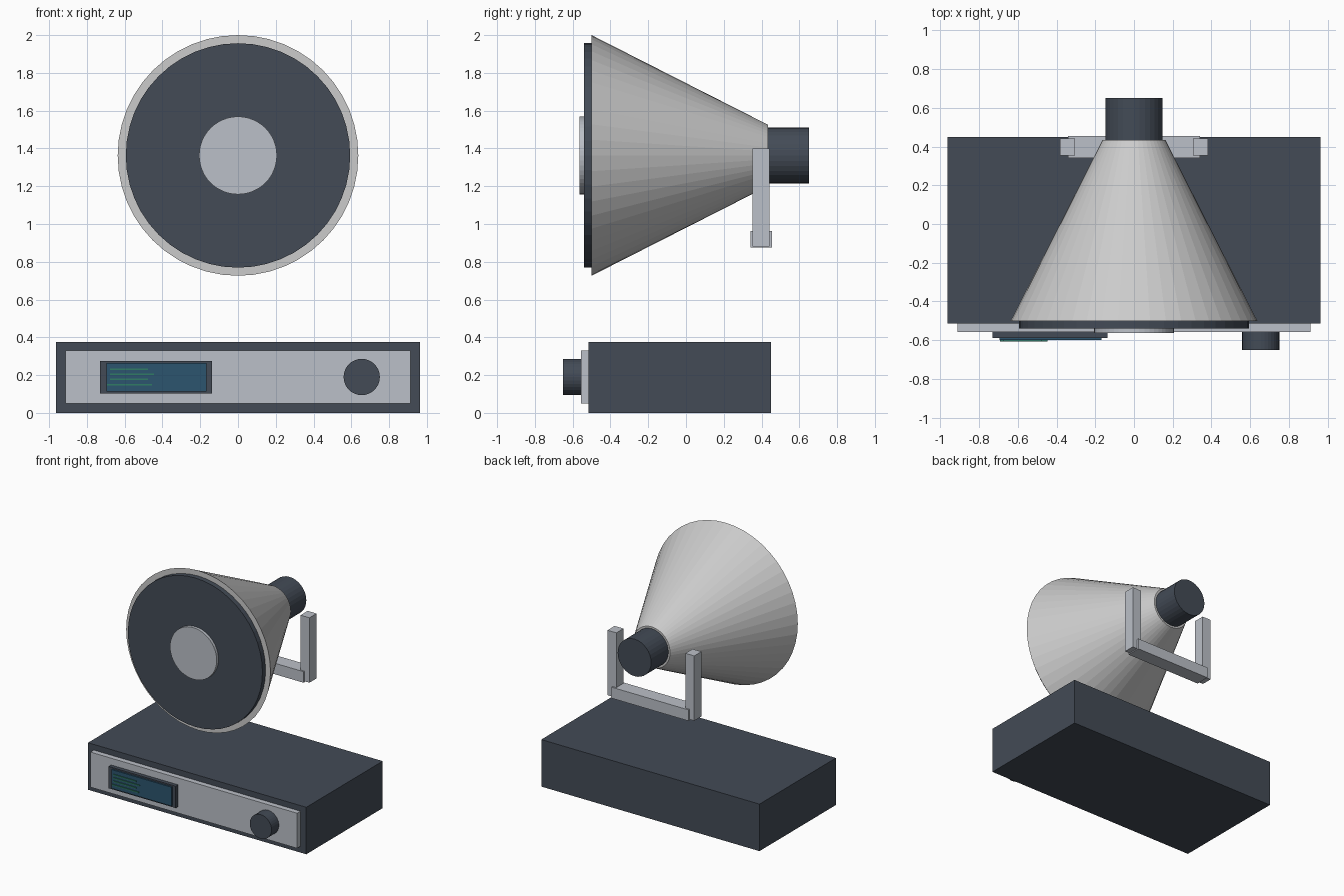
import bpy, math

if "Cube" in bpy.data.objects:
    bpy.data.objects.remove(bpy.data.objects["Cube"])


def material(name, rgb):
    m = bpy.data.materials.new(name)
    m.diffuse_color = (*rgb, 1)
    m.use_nodes = True
    m.node_tree.nodes["Principled BSDF"].inputs["Base Color"].default_value = m.diffuse_color
    return m


DARK = material("dark_slate", (0.056, 0.07, 0.093))
SILVER = material("silver", (0.50, 0.53, 0.58))
HORN = material("pale_grey", (0.64, 0.66, 0.65))
SCREEN = material("screen_blue", (0.025, 0.089, 0.156))
GREEN = material("trace_green", (0.03, 0.2, 0.13))


def box(name, x, y, z, mat):
    """Box from (min, max) ranges on each axis."""
    bpy.ops.mesh.primitive_cube_add(size=1, location=[sum(r) / 2 for r in (x, y, z)])
    o = bpy.context.object
    o.name = name
    o.scale = [r[1] - r[0] for r in (x, y, z)]
    bpy.ops.object.transform_apply(location=False, rotation=False, scale=True)
    o.data.materials.append(mat)
    return o


def round_part(name, x, z, y0, y1, r0, r1, mat, sides=48):
    """Cylinder or cone along y, radius r0 at front y0 and r1 at back y1."""
    bpy.ops.mesh.primitive_cone_add(
        vertices=sides, radius1=r0, radius2=r1, depth=y1 - y0,
        location=(x, (y0 + y1) / 2, z), rotation=(-math.pi / 2, 0, 0))
    o = bpy.context.object
    o.name = name
    o.data.materials.append(mat)
    return o


# Amplifier case and front panel
box("amplifier_case", (-0.963, 0.963), (-0.515, 0.449), (0, 0.375), DARK)
box("front_panel", (-0.912, 0.912), (-0.557, -0.513), (0.05, 0.33), SILVER)

# Display with bezel and four traces
box("display_bezel", (-0.73, -0.138), (-0.588, -0.555), (0.102, 0.276), DARK)
box("display_screen", (-0.695, -0.168), (-0.6, -0.586), (0.114, 0.265), SCREEN)
for x0, x1, z in ((-0.677, -0.476, 0.23), (-0.677, -0.446, 0.204),
                  (-0.677, -0.476, 0.177), (-0.693, -0.455, 0.148)):
    box("display_trace", (x0, x1), (-0.607, -0.598), (z - 0.004, z + 0.004), GREEN)

# Volume knob
round_part("knob", 0.655, 0.19, -0.65, -0.555, 0.096, 0.096, DARK, 32)

# Horn, front diaphragm, centre cap and rear driver
ZC = 1.363
round_part("horn", 0, ZC, -0.5, 0.433, 0.637, 0.163, HORN)
round_part("diaphragm", 0, ZC, -0.54, -0.499, 0.594, 0.594, DARK)
round_part("centre_cap", 0, ZC, -0.563, -0.538, 0.206, 0.206, SILVER)
round_part("rear_driver", 0, ZC, 0.43, 0.65, 0.148, 0.148, DARK, 32)

# Bracket: crossbar and two uprights
box("bracket_crossbar", (-0.34, 0.34), (0.341, 0.456), (0.875, 0.963), SILVER)
for s in (-1, 1):
    a, b = sorted((s * 0.305, s * 0.383))
    box("bracket_upright", (a, b), (0.353, 0.443), (0.882, 1.40), SILVER)
